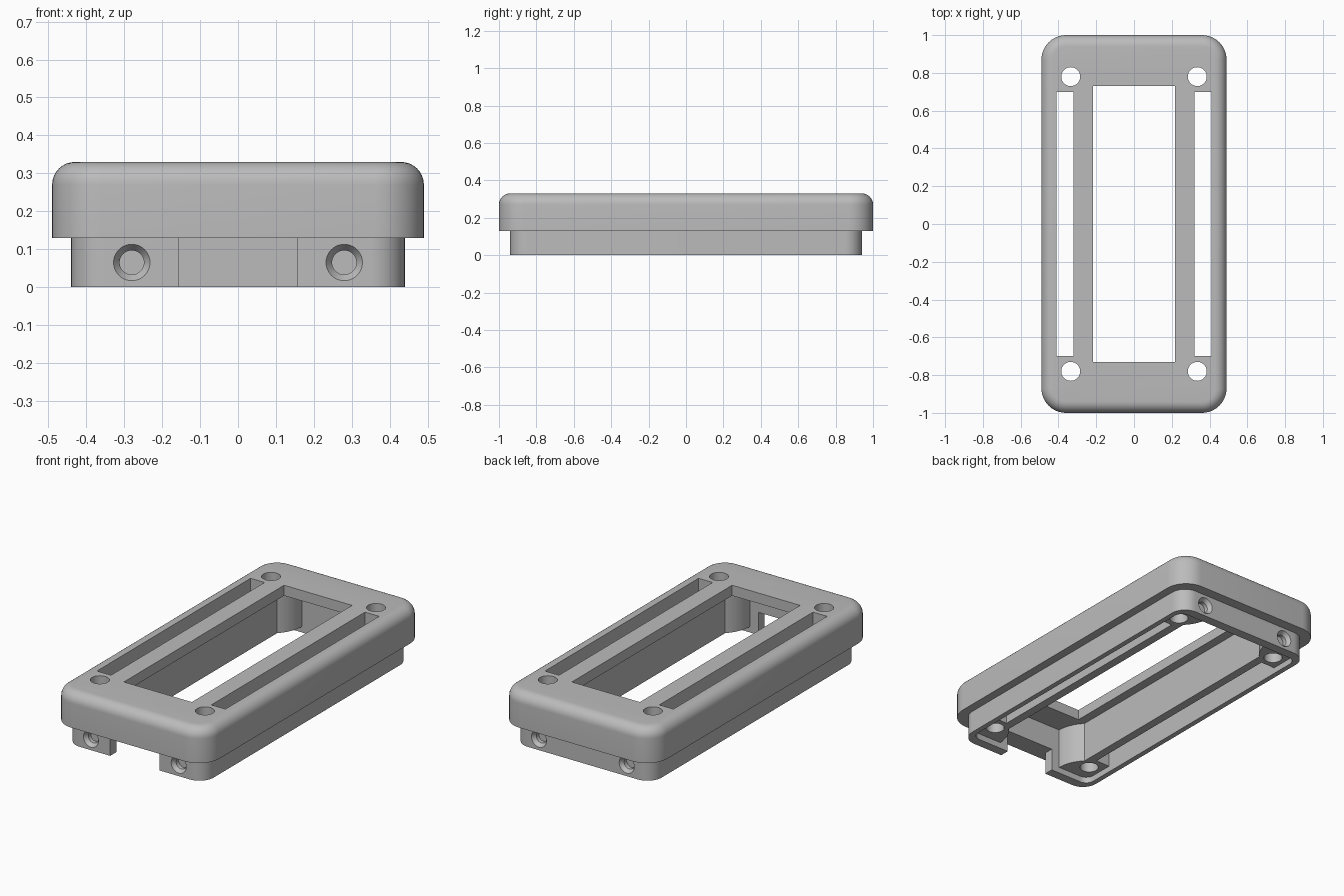
import bpy, bmesh
from math import sin, cos, pi, acos
from mathutils import Matrix

if "Cube" in bpy.data.objects:
    bpy.data.objects.remove(bpy.data.objects["Cube"], do_unlink=True)

grey = bpy.data.materials.new("matte_grey")
grey.use_nodes = True
grey.diffuse_color = (0.5, 0.5, 0.5, 1)
grey.node_tree.nodes["Principled BSDF"].inputs["Base Color"].default_value = (0.5, 0.5, 0.5, 1)


def rounded_rect(hx, hy, r, steps=10):
    """Outline of a rectangle with rounded corners, counter-clockwise."""
    pts = []
    for i, (sx, sy) in enumerate([(1, 1), (-1, 1), (-1, -1), (1, -1)]):
        for k in range(steps + 1):
            a = (i + k / steps) * pi / 2
            pts.append((sx * (hx - r) + r * cos(a), sy * (hy - r) + r * sin(a)))
    return pts


def circle(r, n=40):
    return [(r * cos(2 * pi * k / n), r * sin(2 * pi * k / n)) for k in range(n)]


def loft(name, layers):
    """Closed solid through a stack of (outline, z) layers."""
    bm = bmesh.new()
    rings = [[bm.verts.new((x, y, z)) for x, y in pts] for pts, z in layers]
    for low, high in zip(rings, rings[1:]):
        for i in range(len(low)):
            j = (i + 1) % len(low)
            bm.faces.new((low[i], low[j], high[j], high[i]))
    bm.faces.new(rings[0][::-1])
    bm.faces.new(rings[-1])
    bmesh.ops.recalc_face_normals(bm, faces=bm.faces)
    mesh = bpy.data.meshes.new(name)
    bm.to_mesh(mesh)
    bm.free()
    mesh.materials.append(grey)
    obj = bpy.data.objects.new(name, mesh)
    bpy.context.collection.objects.link(obj)
    return obj


def box(name, x0, x1, y0, y1, z0, z1):
    pts = [(x0, y0), (x1, y0), (x1, y1), (x0, y1)]
    return loft(name, [(pts, z0), (pts, z1)])


# Bezel shell: lower lip, wider body and rounded top edge
HX, HY, TOP, STEP, CORNER, FILLET = 0.49, 1.0, 0.33, 0.13, 0.13, 0.06
lip = rounded_rect(0.44, 0.94, 0.09)
layers = [(lip, 0), (lip, STEP), (rounded_rect(HX, HY, CORNER), STEP)]
for k in range(9):
    a = k / 8 * pi / 2
    d = FILLET * (1 - cos(a))
    layers.append((rounded_rect(HX - d, HY - d, CORNER - d), TOP - FILLET + FILLET * sin(a)))
bezel = loft("bezel_frame", layers)

# Shallow recess inside the lip
INX, INY, FLOOR, CEILING = 0.41, 0.885, 0.035, 0.27
recess = rounded_rect(INX, INY, 0.05)
cutters = [loft("recess_cutter", [(recess, -0.1), (recess, FLOOR)])]

# Main cavity between the side ribs, leaving a round boss in each corner
RIB, BOSS = 0.27, 0.2
end = acos((INX - RIB) / BOSS)
arc = [(INX - BOSS * cos(end * k / 12), INY - BOSS * sin(end * k / 12)) for k in range(13)]
cavity = (arc[::-1] + [(-x, y) for x, y in arc]
          + [(-x, -y) for x, y in arc[::-1]] + [(x, -y) for x, y in arc])
cutters.append(loft("cavity_cutter", [(cavity, -0.1), (cavity, CEILING)]))

# Centre window and front notch
cutters.append(box("window_cutter", -0.217, 0.217, -0.73, 0.73, 0.1, 0.5))
cutters.append(box("notch_cutter", -0.157, 0.157, -0.98, -0.86, -0.1, STEP))

for side in (-1, 1):
    # Long side slot
    x0, x1 = sorted((side * 0.32, side * 0.41))
    cutters.append(box("slot_cutter", x0, x1, -0.7, 0.7, -0.1, 0.5))
    for face in (-1, 1):
        # Vertical mounting hole
        hole = loft("hole_cutter", [(circle(0.05), -0.1), (circle(0.05), 0.5)])
        hole.data.transform(Matrix.Translation((side * 0.335, face * 0.78, 0)))
        # Countersunk blind screw hole in the lip end
        screw = loft("screw_cutter", [(circle(0.032), -0.045), (circle(0.032), -0.022),
                                      (circle(0.048), 0), (circle(0.048), 0.03)])
        screw.data.transform(Matrix.Translation((side * 0.28, face * 0.94, 0.065))
                             @ Matrix.Rotation(-face * pi / 2, 4, "X"))
        cutters += [hole, screw]

bpy.ops.object.select_all(action="DESELECT")
bpy.context.view_layer.objects.active = bezel
bezel.select_set(True)
for cutter in cutters:
    mod = bezel.modifiers.new("cut", "BOOLEAN")
    mod.operation, mod.solver, mod.object = "DIFFERENCE", "EXACT", cutter
    bpy.ops.object.modifier_apply(modifier=mod.name)
    bpy.data.objects.remove(cutter, do_unlink=True)

bpy.ops.object.shade_smooth_by_angle(angle=pi / 6)
